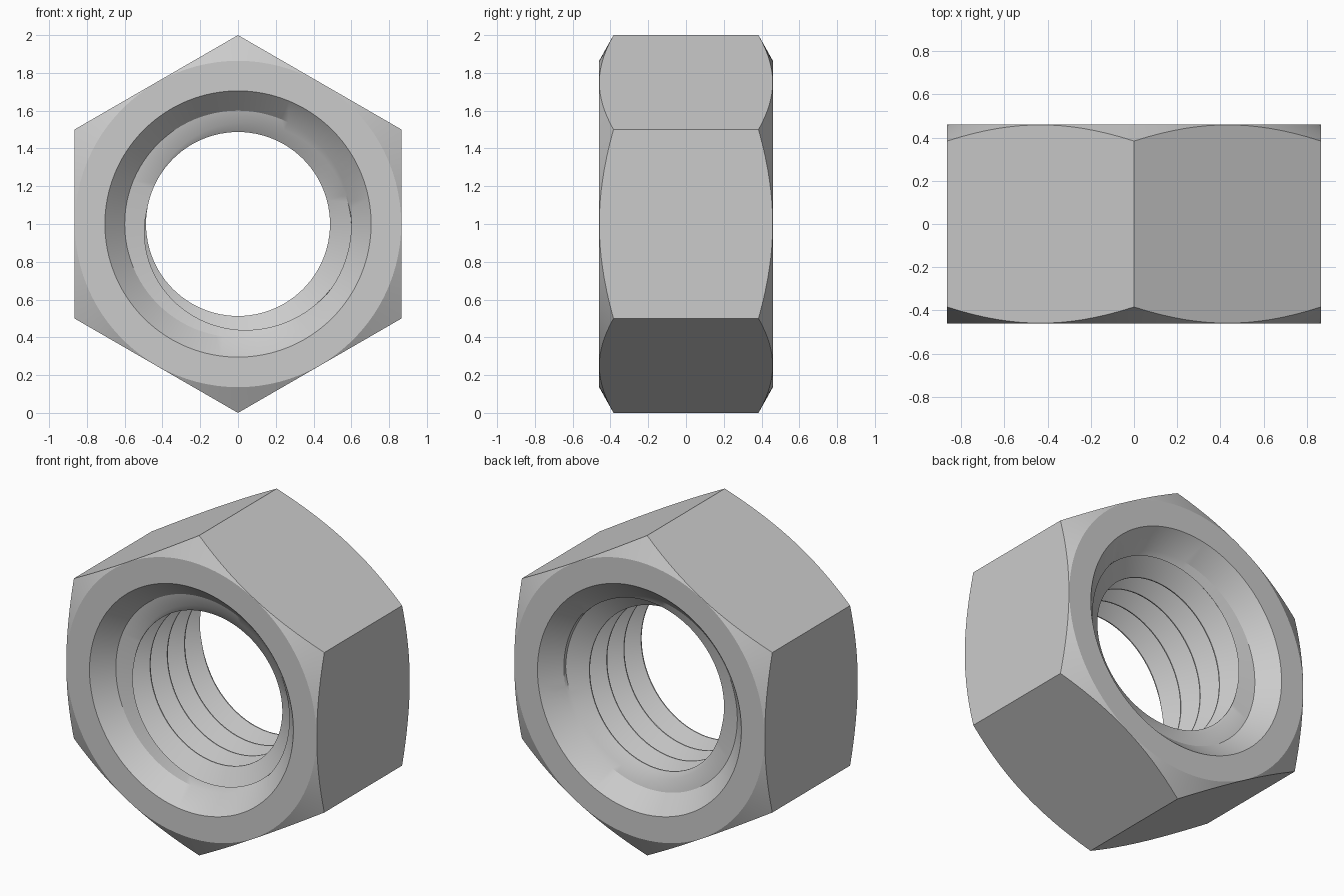
import bpy, bmesh
from math import sin, cos, pi, radians

if "Cube" in bpy.data.objects:
    bpy.data.objects.remove(bpy.data.objects["Cube"])

N = 96                       # segments round the axis
HALF, FLAT = 0.46, 0.866     # half thickness, hexagon inradius
BORE_END, THREAD_END = 0.35, 0.332
ROOT, CREST, SINK = 0.60, 0.487, 0.705
PITCH = 0.17
PROFILE = [(0.05, 0), (0.48, 1), (0.52, 1), (0.95, 0)]  # (pitch fraction, height)

bm = bmesh.new()


def point(i, r, y):
    a = 2 * pi * i / N
    return bm.verts.new((r * cos(a), y, 1 + r * sin(a)))


def bridge(a, b):
    for i in range(N):
        j = (i + 1) % N
        bm.faces.new((a[i], a[j], b[j], b[i]))


def hex_radius(i):
    a = 2 * pi * i / N
    return FLAT / cos((a + pi / 6 + 1e-9) % (pi / 3) - pi / 6)


def thread_radius(i, y):
    f = abs((y / PITCH + i / N) % 1 - 0.5)
    h = max(0, min(1, (0.45 - f) / 0.43))
    return ROOT - (ROOT - CREST) * h


# chamfered ends with countersinks and a narrow step into the thread
rims = []
for s in (-1, 1):
    start = [point(i, thread_radius(i, s * THREAD_END), s * THREAD_END) for i in range(N)]
    bore = [point(i, ROOT, s * BORE_END) for i in range(N)]
    sink = [point(i, SINK, s * HALF) for i in range(N)]
    face = [point(i, FLAT - 0.002, s * HALF) for i in range(N)]
    rim = [point(i, hex_radius(i), s * (HALF - 0.001 - 0.56 * (hex_radius(i) - FLAT)))
           for i in range(N)]
    for a, b in ((start, bore), (bore, sink), (sink, face), (face, rim)):
        bridge(a, b)
    rims.append(rim)

# six flats
bridge(*rims)


# helical thread, cut off square at both ends
def thread_row(i):
    row = []
    for k in range(-4, 5):
        for f, h in PROFILE:
            y = PITCH * (k + f - i / N)
            r = ROOT - (ROOT - CREST) * h
            if abs(y) >= THREAD_END:
                y = THREAD_END if y > 0 else -THREAD_END
                r = thread_radius(i, y)
            row.append(point(i, r, y))
    return row


rows = [thread_row(i) for i in range(N + 1)]
for a, b in zip(rows, rows[1:]):
    for k in range(len(a) - 1):
        bm.faces.new((a[k], a[k + 1], b[k + 1], b[k]))

bmesh.ops.remove_doubles(bm, verts=bm.verts, dist=1e-4)
bmesh.ops.recalc_face_normals(bm, faces=bm.faces)

mesh = bpy.data.meshes.new("hex_nut")
bm.to_mesh(mesh)
bm.free()
nut = bpy.data.objects.new("hex_nut", mesh)
bpy.context.collection.objects.link(nut)
bpy.context.view_layer.objects.active = nut
nut.select_set(True)
bpy.ops.object.shade_smooth_by_angle(angle=radians(25))
